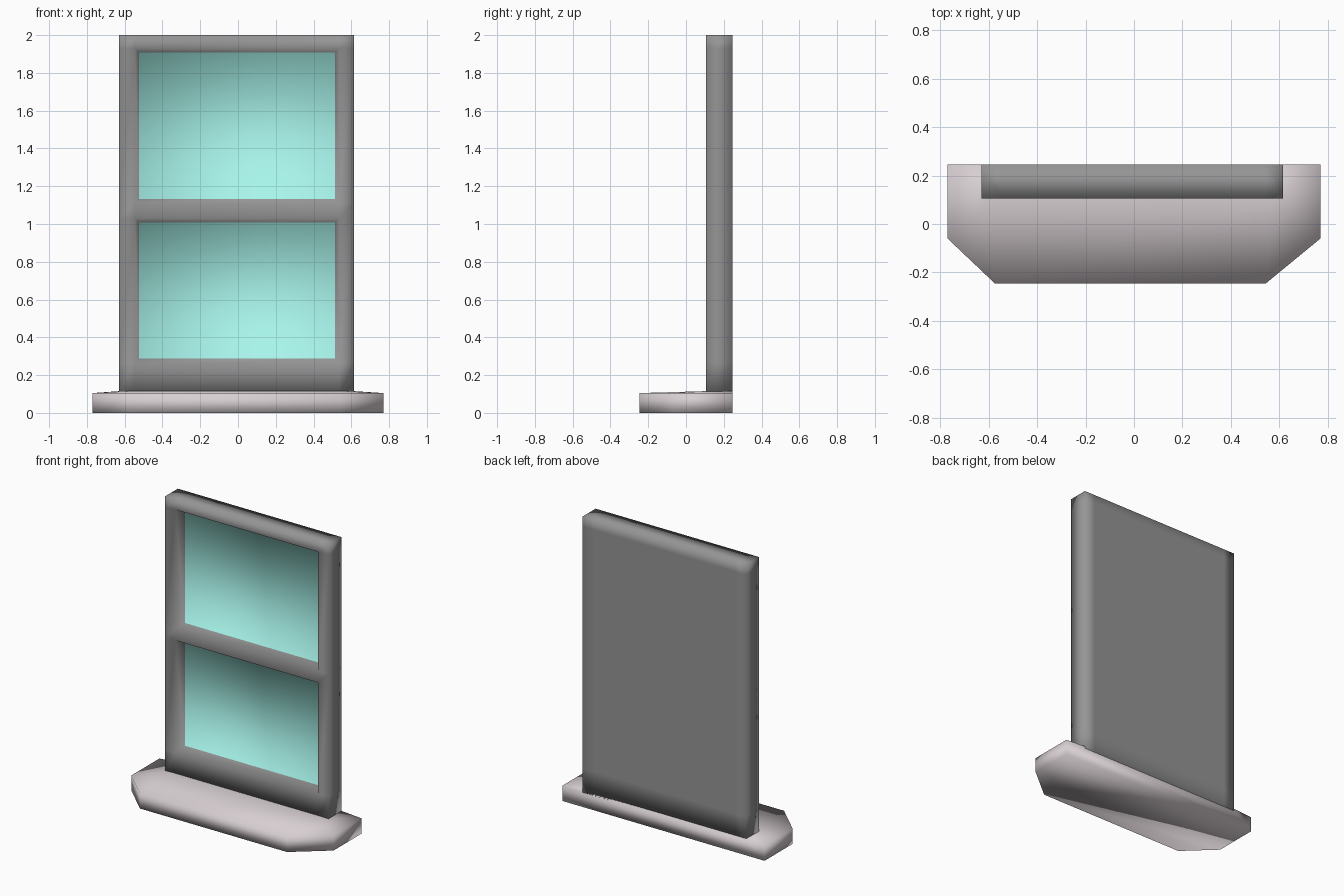
import bpy, bmesh

if "Cube" in bpy.data.objects:
    bpy.data.objects.remove(bpy.data.objects["Cube"])


def material(name, color):
    m = bpy.data.materials.new(name)
    m.diffuse_color = (*color, 1)
    m.use_nodes = True
    m.node_tree.nodes["Principled BSDF"].inputs["Base Color"].default_value = m.diffuse_color
    return m


def finish(name, bm, mats):
    bmesh.ops.recalc_face_normals(bm, faces=bm.faces[:])
    for f in bm.faces:
        f.smooth = True
    me = bpy.data.meshes.new(name)
    bm.to_mesh(me)
    bm.free()
    for m in mats:
        me.materials.append(m)
    ob = bpy.data.objects.new(name, me)
    bpy.context.collection.objects.link(ob)
    return ob


frame_grey = material("frame_grey", (0.30, 0.30, 0.30))
pane_aqua = material("pane_aqua", (0.39, 0.91, 0.83))
sill_pale = material("sill_pale", (0.68, 0.62, 0.64))

# Frame: a slab with a grid of rails and stiles on both faces
xs = [-0.63, -0.547, 0.535, 0.615]
zs = [0.10, 0.265, 1.03, 1.11, 1.93, 2.0]
ys = [0.105, 0.245]
nx, nz = len(xs), len(zs)
bm = bmesh.new()
v = {(i, j, k): bm.verts.new((xs[i], ys[k], zs[j]))
     for i in range(nx) for j in range(nz) for k in range(2)}
panes = []
for k in range(2):
    for i in range(nx - 1):
        for j in range(nz - 1):
            f = bm.faces.new([v[i, j, k], v[i + 1, j, k],
                              v[i + 1, j + 1, k], v[i, j + 1, k]])
            if k == 0 and i == 1 and j in (1, 3):
                panes.append(f)
rim = ([(i, 0) for i in range(nx)] + [(nx - 1, j) for j in range(1, nz)]
       + [(i, nz - 1) for i in range(nx - 2, -1, -1)]
       + [(0, j) for j in range(nz - 2, 0, -1)])
for a, b in zip(rim, rim[1:] + rim[:1]):
    bm.faces.new([v[(*a, 0)], v[(*b, 0)], v[(*b, 1)], v[(*a, 1)]])
bmesh.ops.recalc_face_normals(bm, faces=bm.faces[:])

# Window panes: sunk into the openings with sloped reveals
bmesh.ops.inset_individual(bm, faces=panes, thickness=0.032, depth=-0.065)
for f in panes:
    f.material_index = 1
finish("window_frame", bm, [frame_grey, pane_aqua])

# Sill: clipped front corners, top rising slightly towards the frame
outline = [(-0.77, 0.245), (-0.77, -0.06), (-0.575, -0.245),
           (0.545, -0.245), (0.77, -0.06), (0.77, 0.245)]
bm = bmesh.new()
low = [bm.verts.new((x, y, 0)) for x, y in outline]
top = [bm.verts.new((x, y, 0.105)) for x, y in outline]
inner = [bm.verts.new((x, y, 0.115)) for x, y in
         [(-0.63, 0.245), (-0.58, 0.1), (0.57, 0.1), (0.615, 0.245)]]
bm.faces.new(low)
for a in range(5):
    bm.faces.new([low[a], low[a + 1], top[a + 1], top[a]])
bm.faces.new([low[5], low[0], top[0], *inner, top[5]][:4] + [inner[3], top[5]])
bm.faces.new(inner)
bm.faces.new([top[2], top[3], inner[2], inner[1]])
for b, l, f, j, i in ((0, 1, 2, 0, 1), (5, 4, 3, 3, 2)):
    bm.faces.new([top[b], top[l], inner[i]])
    bm.faces.new([top[l], top[f], inner[i]])
    bm.faces.new([top[b], inner[i], inner[j]])
finish("window_sill", bm, [sill_pale])
